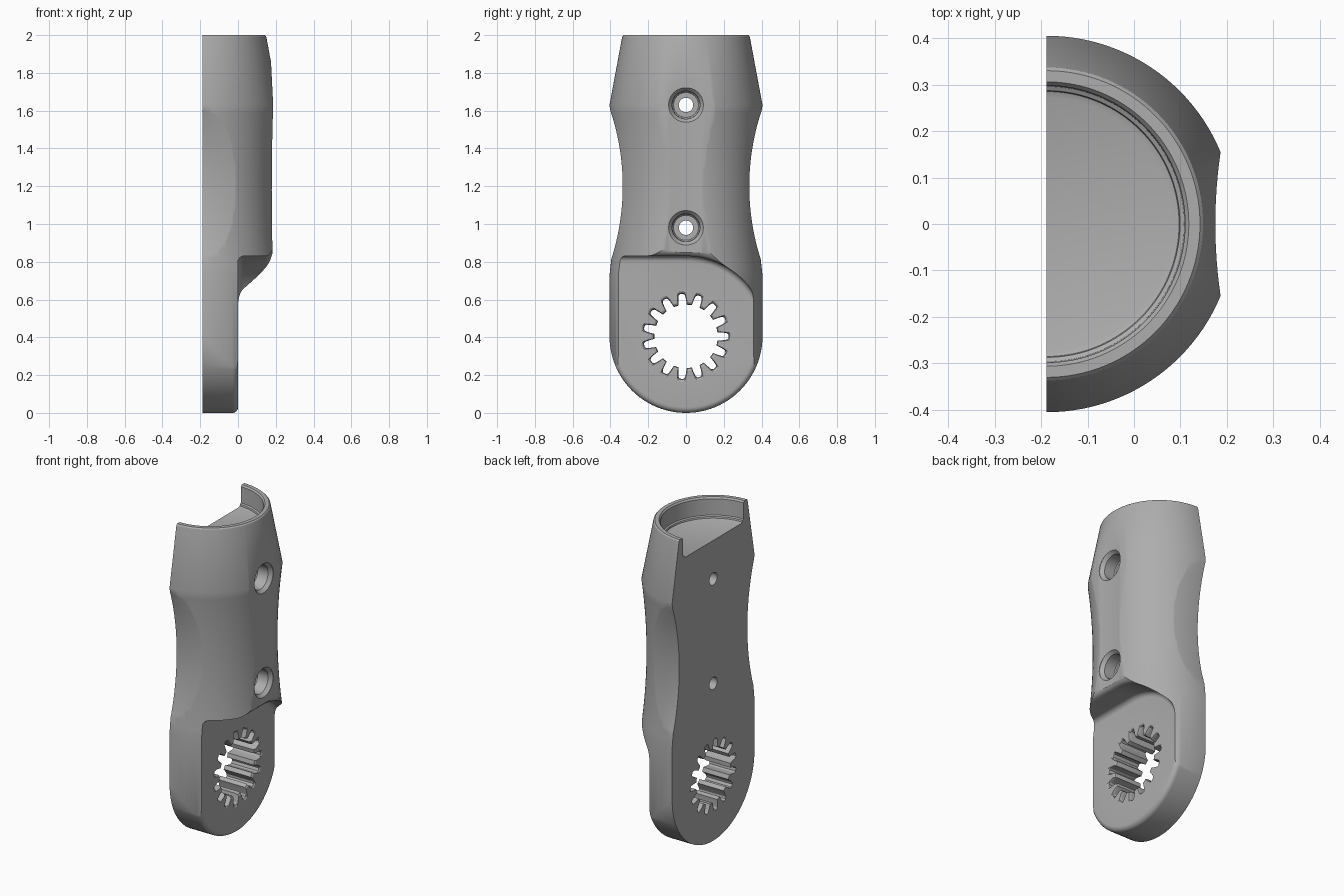
import bpy, bmesh, math
from math import sin, cos, pi

old = bpy.data.objects.get("Cube")
if old:
    bpy.data.objects.remove(old, do_unlink=True)

BACK = -0.188      # flat back plane, also the axis of the round body
R = 0.405          # main radius
EYE_Z = 0.405      # centre of the toothed hole

grey = bpy.data.materials.new("plain grey")
grey.use_nodes = True
grey.diffuse_color = (0.42, 0.42, 0.42, 1)
grey.node_tree.nodes["Principled BSDF"].inputs["Base Color"].default_value = (0.42, 0.42, 0.42, 1)


def loft(name, rings):
    """Closed solid through matching rings of points."""
    bm = bmesh.new()
    rows = [[bm.verts.new(p) for p in ring] for ring in rings]
    n = len(rows[0])
    for a, b in zip(rows, rows[1:]):
        for i in range(n):
            j = (i + 1) % n
            bm.faces.new((a[i], a[j], b[j], b[i]))
    bm.faces.new(rows[0][::-1])
    bm.faces.new(rows[-1])
    bmesh.ops.recalc_face_normals(bm, faces=bm.faces[:])
    mesh = bpy.data.meshes.new(name)
    bm.to_mesh(mesh)
    bm.free()
    mesh.materials.append(grey)
    ob = bpy.data.objects.new(name, mesh)
    bpy.context.collection.objects.link(ob)
    return ob


def turn_z(name, profile, cx, n=128):
    """Profile of (radius, z) turned about a vertical axis."""
    return loft(name, [[(cx + r * cos(2 * pi * i / n), r * sin(2 * pi * i / n), z)
                        for i in range(n)] for r, z in profile])


def turn_x(name, profile, cy, cz, n=48):
    """Profile of (radius, x) turned about an axis along x."""
    return loft(name, [[(x, cy + r * cos(2 * pi * i / n), cz + r * sin(2 * pi * i / n))
                        for i in range(n)] for r, x in profile])


def along_x(name, outline, stations):
    """Outline of (y, z) for a given offset, lofted through (x, offset)."""
    return loft(name, [[(x, y, z) for y, z in outline(d)] for x, d in stations])


# Round body: straight foot, soft waist, tapered collar
waist = [(0.377 + 0.028 * (t / 10) ** 2, 1.18 + 0.045 * t) for t in range(-10, 11)]
body = turn_z("handle_half_shell", [(R, -0.1)] + waist +
              [(0.34, 1.98), (0.337, 1.993), (0.33, 2.0)], BACK)


def apply(cutter, operation="DIFFERENCE"):
    cutter.hide_render = True
    mod = body.modifiers.new(cutter.name, "BOOLEAN")
    mod.operation = operation
    mod.solver = "EXACT"
    mod.object = cutter
    bpy.context.view_layer.objects.active = body
    bpy.ops.object.modifier_apply(modifier=mod.name)
    bpy.data.objects.remove(cutter, do_unlink=True)


# Flat back and rounded foot with a softened front edge
def foot_outline(d):
    r = R + d
    arc = [(r * cos(a), EYE_Z + r * sin(a)) for a in (pi + pi * i / 48 for i in range(49))]
    return arc + [(r, 0.64), (0.6, 0.64), (0.6, 2.1), (-0.6, 2.1), (-0.6, 0.64), (-r, 0.64)]


edge = [(-0.03 + 0.03 * sin(a), 0.03 * cos(a) - 0.03) for a in (pi / 12 * i for i in range(7))]
apply(along_x("foot_trim", foot_outline, [(BACK, 0)] + edge + [(0.6, -0.03)]), "INTERSECT")


# Shelf: straight on one side, swept round the eye on the other
def shelf_outline(d):
    r = 0.425 + d
    arc = [(r * sin(a), EYE_Z + r * cos(a)) for a in (pi / 2 * i / 32 for i in range(33))]
    return [(-0.6, EYE_Z + r)] + arc + [(r, -0.2), (-0.6, -0.2)]


root = [(0.03 - 0.03 * cos(a), 0.03 * sin(a) - 0.03) for a in (pi / 12 * i for i in range(7))]
rim = [(0.145, 0), (0.16, 0.004), (0.17, 0.012), (0.178, 0.024), (0.19, 0.05), (0.4, 0.06)]
apply(along_x("shelf_cut", shelf_outline, root + rim))

# Shallow hollow down the front, finger scoops on both sides
apply(turn_z("front_hollow", [(1.06, 0.5), (1.06, 2.2)], 0.175 + 1.06, 256))
for side in (1, -1):
    apply(turn_x("side_scoop", [(1.26, -0.5), (1.26, 0.5)], side * (0.335 + 1.26), 1.2, 192))

# Collar recess
apply(turn_z("collar_recess", [(0.272, 1.87), (0.285, 1.875), (0.287, 1.885), (0.296, 1.89),
                               (0.298, 1.99), (0.306, 2.0), (0.306, 2.1)], BACK))

# Counterbored screw holes
for z in (1.63, 0.98):
    apply(turn_x("screw_hole", [(0.038, -0.4), (0.038, 0.08), (0.066, 0.08), (0.072, 0.086),
                                (0.074, 0.155), (0.092, 0.176), (0.092, 0.4)], 0, z))


# Toothed eye with eased front edge
def gear_outline(d):
    slot = [(0.168, -0.13), (0.195, -0.105), (0.217, -0.08), (0.226, -0.04),
            (0.226, 0.04), (0.217, 0.08), (0.195, 0.105), (0.168, 0.13)]
    pts = []
    for k in range(15):
        for r, a in slot:
            w = a * (1 + 4 * d) + 2 * pi * k / 15
            pts.append(((r + d) * cos(w), EYE_Z + (r + d) * sin(w)))
    return pts


apply(along_x("toothed_eye", gear_outline,
              [(-0.4, 0), (-0.018, 0), (-0.006, 0.004), (0, 0.014), (0.2, 0.014)]))

# Smooth shading with crisp edges
bpy.ops.object.select_all(action="DESELECT")
body.select_set(True)
bpy.context.view_layer.objects.active = body
bpy.ops.object.shade_smooth_by_angle(angle=math.radians(30))
